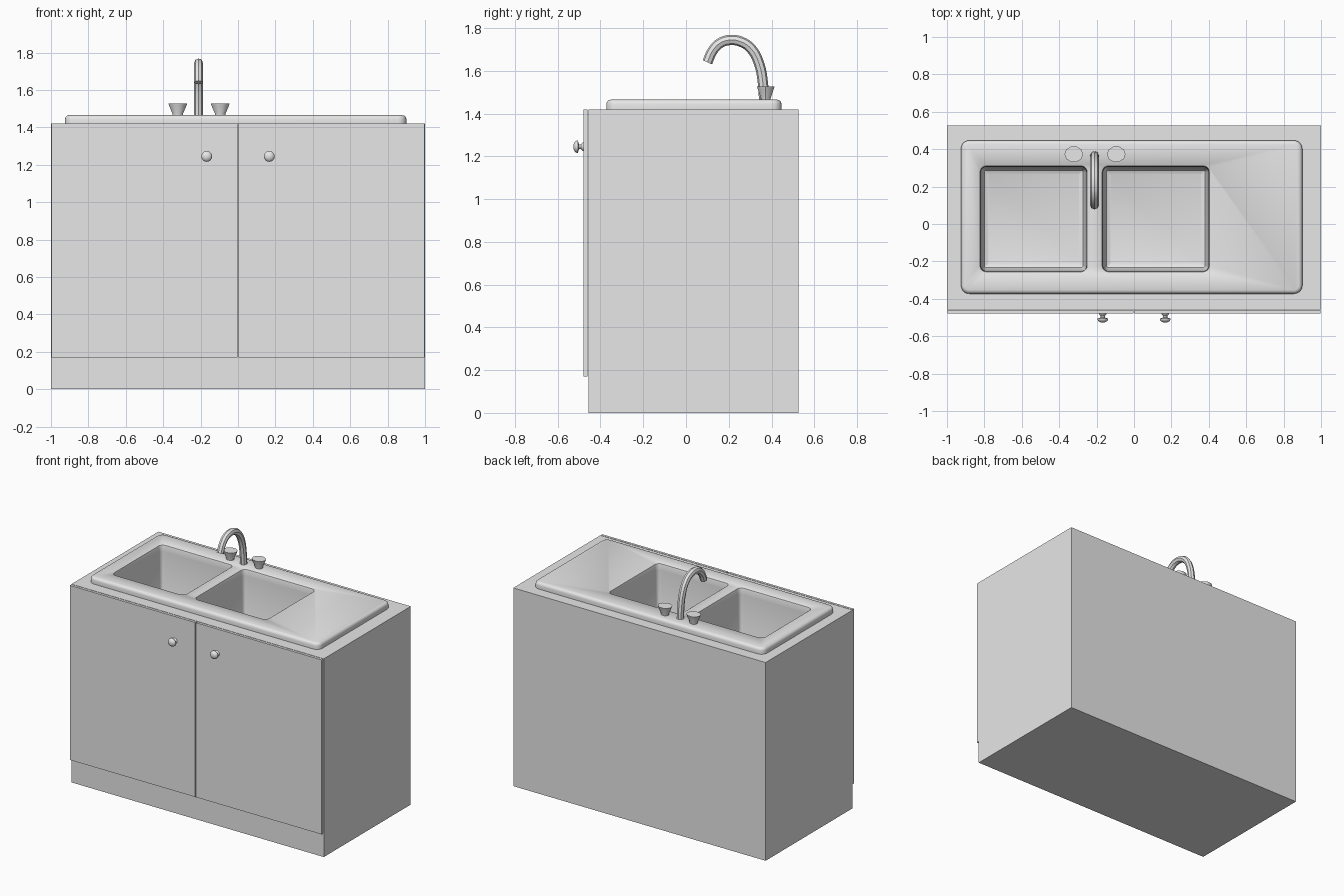
import bpy
import bmesh
from math import sin, cos, pi
from mathutils import Matrix

if "Cube" in bpy.data.objects:
    bpy.data.objects.remove(bpy.data.objects["Cube"], do_unlink=True)

grey = bpy.data.materials.new("light grey")
grey.use_nodes = True
grey.diffuse_color = (0.8, 0.8, 0.8, 1)
grey.node_tree.nodes["Principled BSDF"].inputs["Base Color"].default_value = (0.8, 0.8, 0.8, 1)


def make_object(name, bm):
    bmesh.ops.recalc_face_normals(bm, faces=bm.faces[:])
    mesh = bpy.data.meshes.new(name)
    bm.to_mesh(mesh)
    bm.free()
    mesh.materials.append(grey)
    obj = bpy.data.objects.new(name, mesh)
    bpy.context.collection.objects.link(obj)
    return obj


def box(name, x0, x1, y0, y1, z0, z1):
    bm = bmesh.new()
    bmesh.ops.create_cube(bm, size=1)
    for v in bm.verts:
        v.co.x = x1 if v.co.x > 0 else x0
        v.co.y = y1 if v.co.y > 0 else y0
        v.co.z = z1 if v.co.z > 0 else z0
    return make_object(name, bm)


def loft(name, rings, cap_first=True):
    """Skin a list of point rings and cap the ends."""
    bm = bmesh.new()
    loops = [[bm.verts.new(p) for p in ring] for ring in rings]
    n = len(loops[0])
    for a, b in zip(loops, loops[1:]):
        for i in range(n):
            j = (i + 1) % n
            bm.faces.new((a[i], a[j], b[j], b[i]))
    bm.faces.new(loops[-1])
    if cap_first:
        bm.faces.new(loops[0])
    return make_object(name, bm)


def rounded_rect(bounds, radius, inset, z, steps=5):
    x0, x1, y0, y1 = bounds
    r = max(radius - inset, 0.006)
    corners = [(x1, y1, -1, -1), (x0, y1, 1, -1), (x0, y0, 1, 1), (x1, y0, -1, 1)]
    ring = []
    for q, (x, y, sx, sy) in enumerate(corners):
        cx, cy = x + sx * (inset + r), y + sy * (inset + r)
        for k in range(steps + 1):
            a = (q + k / steps) * pi / 2
            ring.append((cx + r * cos(a), cy + r * sin(a), z))
    return ring


def lathe_rings(profile, sides):
    return [[(r * cos(2 * pi * i / sides), r * sin(2 * pi * i / sides), h)
             for i in range(sides)] for r, h in profile]


def cut(target, cutter):
    mod = target.modifiers.new("cut", "BOOLEAN")
    mod.operation = "DIFFERENCE"
    mod.solver = "EXACT"
    mod.object = cutter
    bpy.context.view_layer.objects.active = target
    bpy.ops.object.modifier_apply(modifier=mod.name)
    bpy.data.objects.remove(cutter, do_unlink=True)


smooth = []

# Cabinet with an opening under the sink
TOP = 1.42
DECK = 1.465
FLOOR = 1.03
cabinet = box("cabinet", -1, 1, -0.457, 0.527, 0, TOP)
cut(cabinet, box("opening_cutter", -0.87, 0.45, -0.3, 0.35, FLOOR - 0.03, DECK))

# Doors and knobs
knob_profile = [(0.021, 0), (0.019, 0.004), (0.011, 0.012), (0.011, 0.021),
                (0.029, 0.027), (0.029, 0.032), (0.024, 0.04), (0.012, 0.047)]
for side, s in (("left", 1), ("right", -1)):
    xs = sorted((s * 0.004, s * 0.998))
    box(side + "_door", xs[0], xs[1], -0.479, -0.461, 0.17, TOP)
    knob = loft(side + "_knob", lathe_rings(knob_profile, 16))
    knob.data.transform(Matrix.Translation((s * 0.167, -0.479, 1.245))
                        @ Matrix.Rotation(pi / 2, 4, "X"))
    smooth.append(knob)

# Sink deck with a rounded rim
deck_bounds = (-0.925, 0.9, -0.373, 0.447)
rim = [(0, TOP), (0, 1.445), (0.003, 1.455), (0.01, 1.462), (0.02, DECK)]
deck = loft("sink_deck", [rounded_rect(deck_bounds, 0.045, i, z) for i, z in rim])
smooth.append(deck)

# Two bowls, each cut through the deck with a soft lip
lip = [(-0.016, DECK + 0.005), (-0.01, DECK), (-0.003, 1.46), (0, 1.45)]
well = [(0.002, TOP), (0.012, FLOOR + 0.03), (0.02, FLOOR + 0.01), (0.04, FLOOR)]
for side, x0, x1 in (("right", -0.82, -0.253), ("left", -0.167, 0.4)):
    bounds = (x0, x1, -0.253, 0.307)
    cut(deck, loft("bowl_cutter", [rounded_rect(bounds, 0.03, i, z) for i, z in lip + well]))
    bowl = loft(side + "_bowl", [rounded_rect(bounds, 0.03, i, z) for i, z in well], False)
    bowl.data.flip_normals()
    smooth.append(bowl)

# Tap handles
handle_profile = [(0.027, DECK - 0.005), (0.029, 1.475), (0.046, 1.515), (0.05, 1.527)]
for side, x in (("right", -0.322), ("left", -0.095)):
    handle = loft(side + "_tap_handle", lathe_rings(handle_profile, 10))
    handle.data.transform(Matrix.Translation((x, 0.373, 0)) @ Matrix.Diagonal((1, 0.86, 1, 1)))
    smooth.append(handle)

# Curved spout
path = [(0.366, 1.45), (0.36, 1.54), (0.343, 1.63), (0.306, 1.702), (0.26, 1.735),
        (0.208, 1.744), (0.16, 1.73), (0.124, 1.693), (0.1, 1.64)]
curve = bpy.data.curves.new("spout", "CURVE")
curve.dimensions = "3D"
curve.bevel_depth = 0.024
curve.bevel_resolution = 2
curve.resolution_u = 4
curve.use_fill_caps = True
spline = curve.splines.new("BEZIER")
spline.bezier_points.add(len(path) - 1)
for point, (y, z) in zip(spline.bezier_points, path):
    point.co = (-0.211, y, z)
    point.handle_left_type = point.handle_right_type = "AUTO"
curve.materials.append(grey)
spout = bpy.data.objects.new("spout", curve)
bpy.context.collection.objects.link(spout)
bpy.ops.object.select_all(action="DESELECT")
spout.select_set(True)
bpy.context.view_layer.objects.active = spout
bpy.ops.object.convert(target="MESH")
smooth.append(bpy.context.view_layer.objects.active)

# Smooth the rounded parts, keeping sharp edges
bpy.ops.object.select_all(action="DESELECT")
for obj in smooth:
    obj.select_set(True)
bpy.ops.object.shade_smooth_by_angle(angle=pi / 5)
